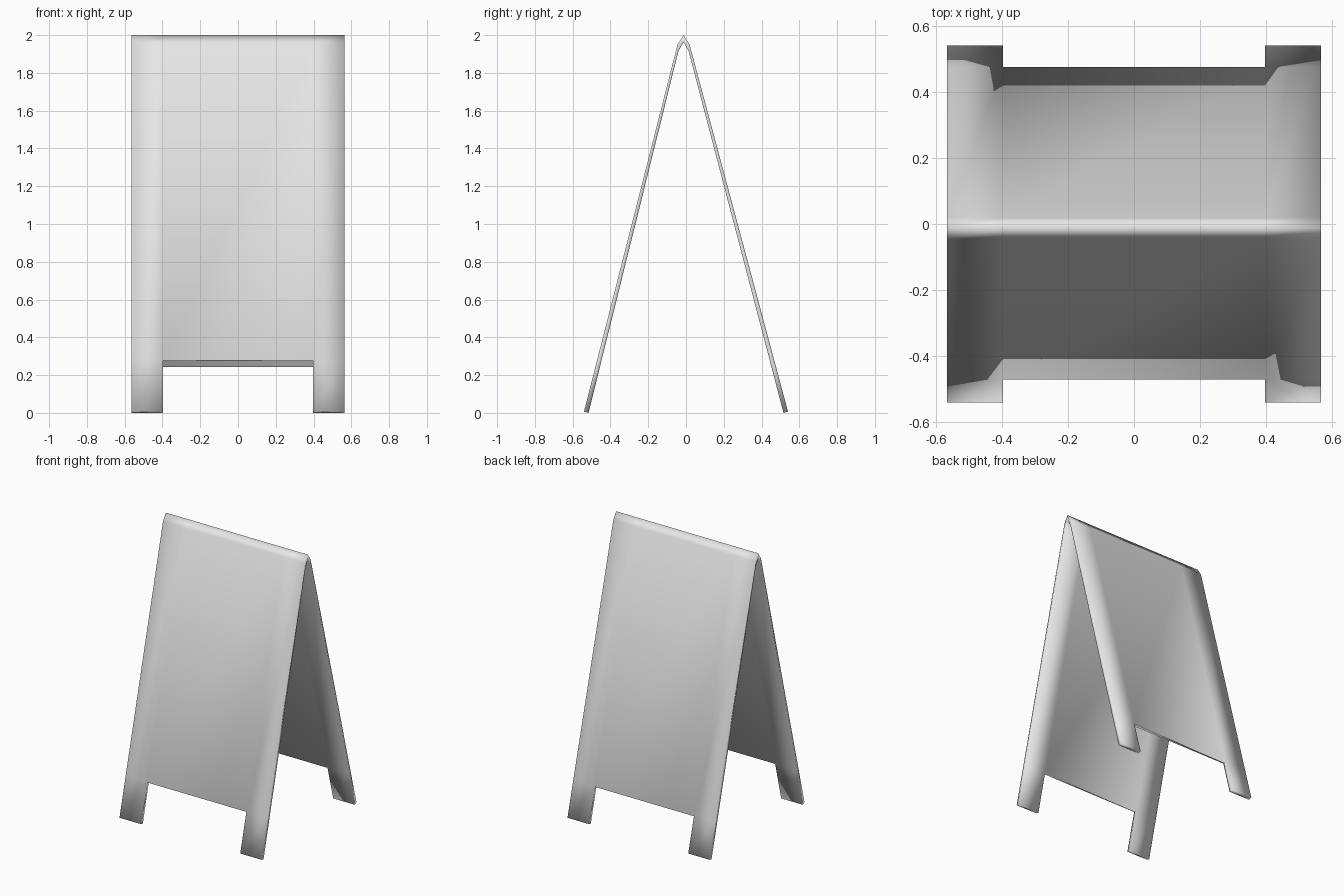
import bpy, bmesh

cube = bpy.data.objects.get("Cube")
if cube:
    bpy.data.objects.remove(cube, do_unlink=True)

# Plain grey board material
grey = bpy.data.materials.new("plain_grey")
grey.use_nodes = True
colour = (0.8, 0.8, 0.8, 1.0)
grey.diffuse_color = colour
grey.node_tree.nodes["Principled BSDF"].inputs["Base Color"].default_value = colour

HALF, LEG = 0.565, 0.396          # half width, inner edge of the legs
FOOT_OUT, SHOULDER_OUT = (0.54, 0.007), (0.032, 1.95)
FOOT_IN, SHOULDER_IN = (0.516, 0.0), (0.027, 1.915)
RIDGE_Y = -0.013


def along(foot, shoulder, z):
    """Point at height z on the straight leaf between foot and shoulder."""
    t = (z - foot[1]) / (shoulder[1] - foot[1])
    return (foot[0] + (shoulder[0] - foot[0]) * t, z)


def profile(foot, shoulder, peak_z, drop):
    """Side profile from the front foot over the ridge to the back foot."""
    sh_front = (-shoulder[0] + RIDGE_Y, shoulder[1])
    sh_back = (shoulder[0] + RIDGE_Y, shoulder[1])
    front, back = (-foot[0], foot[1]), foot
    return [front, along(front, sh_front, 0.28 - drop), sh_front,
            (RIDGE_Y, peak_z),
            sh_back, along(back, sh_back, 0.25 - drop), back]


outer = profile(FOOT_OUT, SHOULDER_OUT, 2.0, 0.0)
inner = profile(FOOT_IN, SHOULDER_IN, 1.963, 0.006)
columns = [-HALF, -LEG, LEG, HALF]

bm = bmesh.new()
sheets = [[[bm.verts.new((x, y, z)) for x in columns] for y, z in prof]
          for prof in (outer, inner)]
partner = {o: i for ro, ri in zip(*sheets) for o, i in zip(ro, ri)}

# Outer sheet, leaving the gaps between the legs open
last = len(outer) - 2
outer_faces = []
for r in range(last + 1):
    for c in range(3):
        if c == 1 and r in (0, last):
            continue
        a, b = sheets[0][r], sheets[0][r + 1]
        outer_faces.append(bm.faces.new((a[c], a[c + 1], b[c + 1], b[c])))

# Inner sheet and the thin rim joining both
rim = [e for e in bm.edges if e.is_boundary]
for f in outer_faces:
    bm.faces.new([partner[v] for v in reversed(f.verts)])
for e in rim:
    a, b = e.verts
    bm.faces.new((a, b, partner[b], partner[a]))
bmesh.ops.recalc_face_normals(bm, faces=bm.faces)
for f in bm.faces:
    f.smooth = True

mesh = bpy.data.meshes.new("folding_sign_board")
bm.to_mesh(mesh)
bm.free()
mesh.materials.append(grey)
board = bpy.data.objects.new("folding_sign_board", mesh)
bpy.context.collection.objects.link(board)
